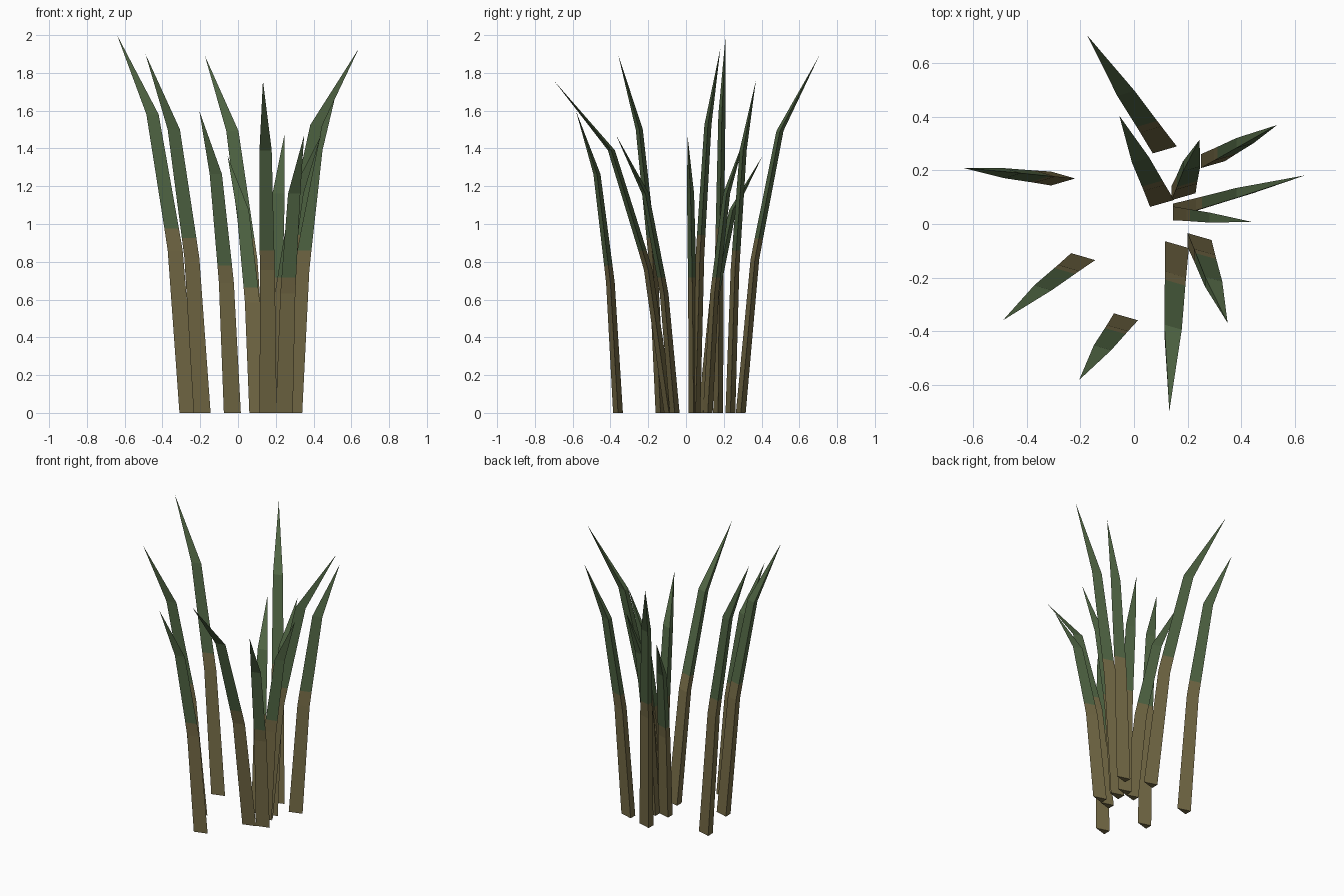
import bpy, bmesh

if "Cube" in bpy.data.objects:
    bpy.data.objects.remove(bpy.data.objects["Cube"])


def material(name, color):
    m = bpy.data.materials.new(name)
    m.diffuse_color = (*color, 1)
    m.use_nodes = True
    m.node_tree.nodes["Principled BSDF"].inputs["Base Color"].default_value = m.diffuse_color
    return m


BROWN = material("dry_stem_brown", (0.180, 0.148, 0.062))
GREEN = material("leaf_green", (0.085, 0.138, 0.060))

# Shared blade shape: (height fraction, lean fraction, section scale)
RINGS = [(0.0, 0.0, 1.0), (0.43, 0.18, 0.88), (0.488, 0.23, 0.855), (0.79, 0.5, 0.72)]
# Triangular section with its sharp edge towards +x
SECTION = [(0.045, 0.0), (-0.045, 0.026), (-0.045, -0.026)]

# base x, base y, tip x, tip y, tip height
BLADES = [
    (0.115, 0.290, -0.175, 0.705, 1.89),
    (0.105, 0.090, -0.055, 0.405, 1.36),
    (-0.265, 0.170, -0.640, 0.210, 2.00),
    (0.185, 0.115, 0.245, 0.315, 1.47),
    (0.295, 0.235, 0.535, 0.370, 1.76),
    (0.190, 0.050, 0.640, 0.182, 1.93),
    (0.190, 0.040, 0.440, 0.008, 1.47),
    (0.245, -0.060, 0.350, -0.370, 1.47),
    (0.160, -0.090, 0.132, -0.700, 1.76),
    (-0.030, -0.360, -0.205, -0.583, 1.60),
    (-0.190, -0.135, -0.490, -0.360, 1.90),
]


def blade(name, bx, by, tx, ty, h):
    bm = bmesh.new()
    rings = []
    for f, lean, s in RINGS:
        cx, cy = bx + (tx - bx) * lean, by + (ty - by) * lean
        rings.append([bm.verts.new((cx + x * s, cy + y * s, f * h)) for x, y in SECTION])
    tip = bm.verts.new((tx, ty, h))
    bm.faces.new(rings[0][::-1])
    # Stem walls are brown up to the third ring, green above
    for k in range(len(rings) - 1):
        a, b = rings[k], rings[k + 1]
        for i in range(3):
            j = (i + 1) % 3
            face = bm.faces.new((a[i], a[j], b[j], b[i]))
            face.material_index = 1 if k >= 2 else 0
    # Pointed tip
    for i in range(3):
        face = bm.faces.new((rings[-1][i], rings[-1][(i + 1) % 3], tip))
        face.material_index = 1
    bmesh.ops.recalc_face_normals(bm, faces=bm.faces)
    me = bpy.data.meshes.new(name)
    bm.to_mesh(me)
    bm.free()
    me.materials.append(BROWN)
    me.materials.append(GREEN)
    ob = bpy.data.objects.new(name, me)
    bpy.context.collection.objects.link(ob)


for n, spec in enumerate(BLADES, 1):
    blade(f"reed_blade_{n}", *spec)
